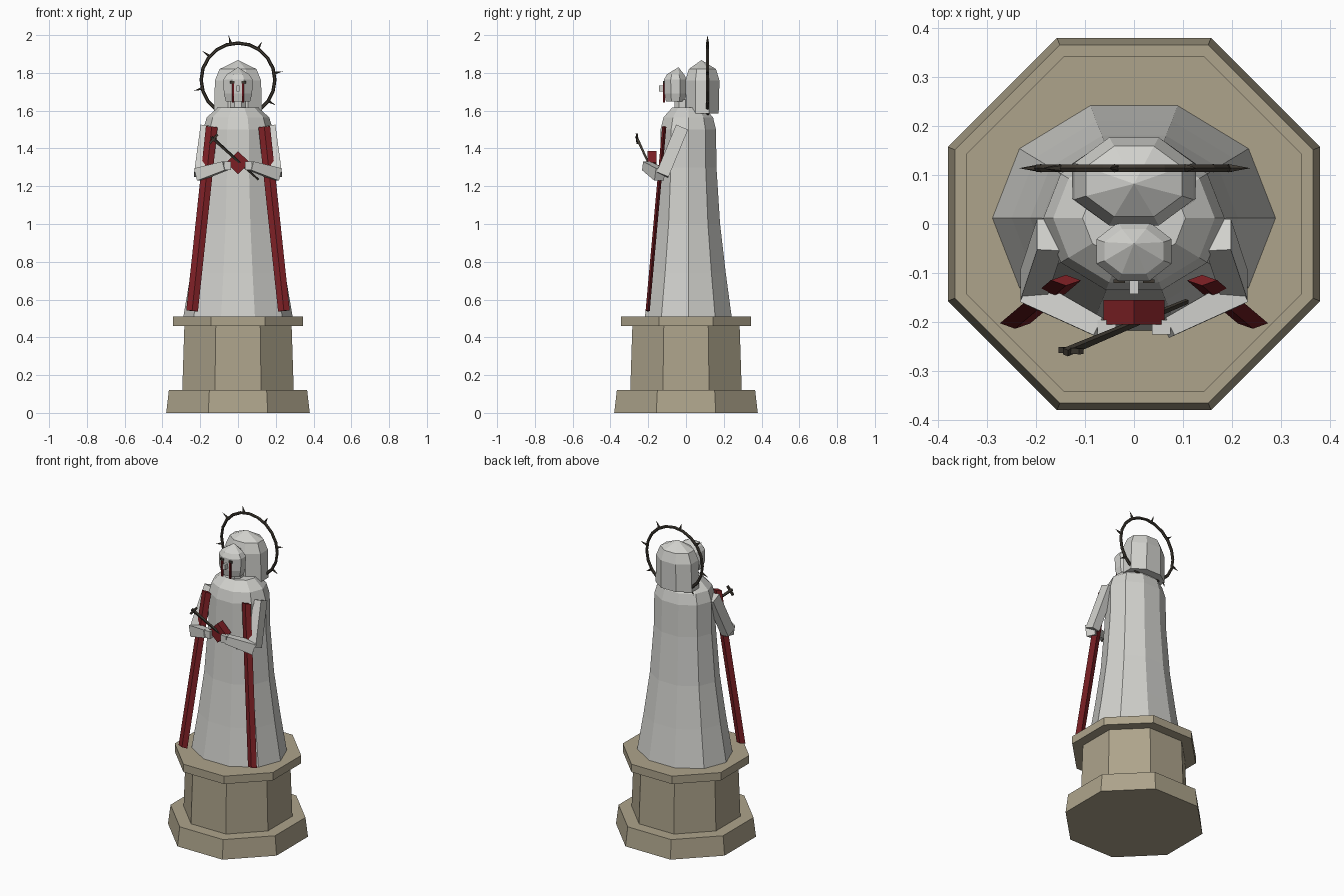
import bpy, bmesh, math
from mathutils import Vector

if "Cube" in bpy.data.objects:
    bpy.data.objects.remove(bpy.data.objects["Cube"])


def material(name, rgb):
    m = bpy.data.materials.new(name)
    m.diffuse_color = (*rgb, 1)
    m.use_nodes = True
    m.node_tree.nodes["Principled BSDF"].inputs["Base Color"].default_value = m.diffuse_color
    return m


STONE = material("sandstone", (0.42, 0.37, 0.26))
ROBE = material("pale_grey_marble", (0.64, 0.64, 0.61))
RED = material("deep_red", (0.20, 0.014, 0.018))
DARK = material("dark_thorn_brown", (0.05, 0.042, 0.032))
TEAR = material("blood_red", (0.13, 0.006, 0.009))


def finish(bm, name, mat):
    bmesh.ops.recalc_face_normals(bm, faces=bm.faces)
    me = bpy.data.meshes.new(name)
    bm.to_mesh(me)
    bm.free()
    me.materials.append(mat)
    ob = bpy.data.objects.new(name, me)
    bpy.context.collection.objects.link(ob)
    return ob


def skin(bm, rings):
    """Join equal rings of points with quads and cap both ends."""
    rows = [[bm.verts.new(p) for p in r] for r in rings]
    n = len(rows[0])
    for a, b in zip(rows, rows[1:]):
        for i in range(n):
            bm.faces.new((a[i], a[(i + 1) % n], b[(i + 1) % n], b[i]))
    bm.faces.new(rows[0])
    bm.faces.new(rows[-1])


def lathe(name, mat, sides, rings, cy=0.0, flat=False, apex=None):
    """Stacked elliptical rings (z, rx, ry); flat=True gives half-widths to flat sides."""
    off = math.pi / sides if flat else 0
    k = 1 / math.cos(math.pi / sides) if flat else 1
    bm = bmesh.new()
    skin(bm, [[(rx * k * math.cos(off + math.tau * i / sides),
                cy + ry * k * math.sin(off + math.tau * i / sides), z)
               for i in range(sides)] for z, rx, ry in rings])
    if apex:
        bm.faces.ensure_lookup_table()
        bmesh.ops.poke(bm, faces=[bm.faces[-1]])
        bm.verts.ensure_lookup_table()
        bm.verts[-1].co = apex
    return finish(bm, name, mat)


def bar(name, mat, p, q, w, d, w2=None, d2=None, side=(1, 0, 0), diamond=False):
    """Four sided bar from p to q, with half sizes w (along side) and d."""
    p, q = Vector(p), Vector(q)
    axis = (q - p).normalized()
    s = Vector(side)
    s = (s - axis * s.dot(axis)).normalized()
    t = axis.cross(s)
    pat = ((1, 0), (0, 1), (-1, 0), (0, -1)) if diamond else ((1, 1), (-1, 1), (-1, -1), (1, -1))
    ends = ((p, w, d), (q, w2 or w, d2 or d))
    bm = bmesh.new()
    skin(bm, [[c + s * (a * u) + t * (b * v) for a, b in pat] for c, u, v in ends])
    return finish(bm, name, mat)


def box(name, mat, c, h):
    return bar(name, mat, (c[0], c[1], c[2] - h[2]), (c[0], c[1], c[2] + h[2]), h[0], h[1])


# octagonal pedestal
lathe("pedestal_base", STONE, 8, [(0, .38, .38), (.12, .366, .366)], flat=True)
lathe("pedestal_shaft", STONE, 8, [(.12, .295, .295), (.46, .284, .284)], flat=True)
lathe("pedestal_cap", STONE, 8, [(.46, .343, .343), (.51, .343, .343)], flat=True)

# ten sided robe
lathe("robe", ROBE, 10, [(z, r, r * .835) for z, r in (
    (.505, .29), (.74, .25), (1.0, .212), (1.3, .188), (1.5, .185), (1.565, .165), (1.618, .105))], cy=.012)

# hood, neck and face
lathe("hood", ROBE, 8, [(1.585, .127, .086), (1.76, .122, .09), (1.82, .098, .072)],
      cy=.087, flat=True, apex=(0, .082, 1.868))
lathe("neck", ROBE, 8, [(1.6, .042, .042), (1.66, .042, .042)], cy=-.02, flat=True)
lathe("head", ROBE, 8, [(1.648, .064, .05), (1.69, .075, .059), (1.765, .077, .06), (1.792, .06, .046)],
      cy=-.056, flat=True, apex=(0, -.04, 1.83))
box("nose", ROBE, (0, -.129, 1.717), (.009, .014, .016))

for s, label in ((-1, "left"), (1, "right")):
    # eyes and tears as thin plates
    box("eye_" + label, DARK, (s * .03, -.117, 1.75), (.012, .004, .006))
    box("tear_" + label, TEAR, (s * .027, -.1165, 1.693), (.006, .004, .05))
    # arms and hands
    bar("upper_arm_" + label, ROBE, (s * .172, -.022, 1.51), (s * .206, -.125, 1.26), .026, .034)
    bar("forearm_" + label, ROBE, (s * .212, -.138, 1.262), (s * .068, -.212, 1.308),
        .034, .028, .024, .02, side=(0, 0, 1))
    box("hand_" + label, ROBE, (s * .056, -.211, 1.308), (.019, .015, .023))
    # hanging red stole
    bar("stole_" + label, RED, (s * .139, -.115, 1.515), (s * .243, -.203, .54), .031, .011, diamond=True)

# heart block, held on its corner
bar("heart", RED, (0, -.205, 1.325), (0, -.155, 1.325), .062, .061, diamond=True)

# dagger through the heart
bar("dagger_blade", DARK, (-.14, -.262, 1.46), (.108, -.158, 1.235), .007, .007, .004, .004)
bar("dagger_guard", DARK, (-.15, -.257, 1.427), (-.108, -.26, 1.475), .006, .006)

# halo ring with thorns
C, R = Vector((0, .114, 1.763)), .195
bpy.ops.mesh.primitive_torus_add(major_segments=20, minor_segments=6, major_radius=R,
                                 minor_radius=.009, location=C, rotation=(math.pi / 2, 0, 0))
halo = bpy.context.object
halo.name = "halo_ring"
halo.data.materials.append(DARK)
bm = bmesh.new()
for deg in (10, 57, 101, 140, 193, 235, 280, 325):
    a = math.radians(deg)
    out = Vector((math.cos(a), 0, math.sin(a)))
    u = Vector((-math.sin(a), 0, math.cos(a)))
    base = [bm.verts.new(C + out * R + u * (.009 * math.cos(k * math.tau / 5))
            + Vector((0, .009 * math.sin(k * math.tau / 5), 0))) for k in range(5)]
    tip = bm.verts.new(C + out * (R + .047) + u * .004)
    bm.faces.new(base)
    for i in range(5):
        bm.faces.new((base[i], base[(i + 1) % 5], tip))
finish(bm, "halo_thorns", DARK)
